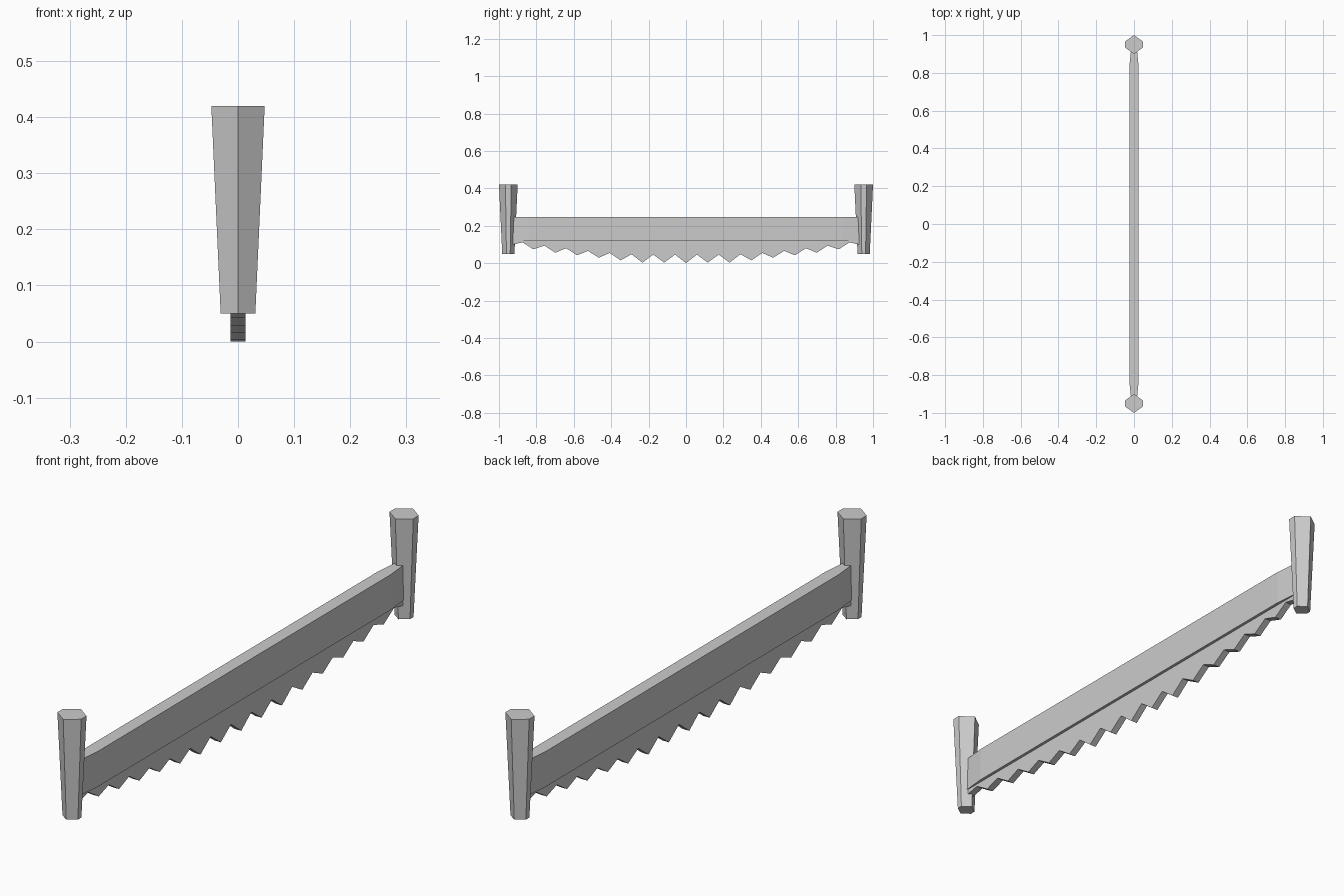
import bpy, bmesh, math

if "Cube" in bpy.data.objects:
    bpy.data.objects.remove(bpy.data.objects["Cube"])


def make_object(name, bm):
    bmesh.ops.recalc_face_normals(bm, faces=bm.faces)
    mesh = bpy.data.meshes.new(name)
    bm.to_mesh(mesh)
    bm.free()
    obj = bpy.data.objects.new(name, mesh)
    bpy.context.collection.objects.link(obj)
    return obj


def extrude_outline(name, points, axis, start, depth):
    """Fill a 2D outline and extrude it; axis is 'x' (y,z points) or 'z' (x,y points)."""
    bm = bmesh.new()
    place = (lambda a, b: (start, a, b)) if axis == 'x' else (lambda a, b: (a, b, start))
    face = bm.faces.new([bm.verts.new(place(a, b)) for a, b in points])
    new = bmesh.ops.extrude_face_region(bm, geom=[face])['geom']
    move = (depth, 0, 0) if axis == 'x' else (0, 0, depth)
    bmesh.ops.translate(bm, vec=move, verts=[v for v in new if isinstance(v, bmesh.types.BMVert)])
    return make_object(name, bm)


# Back bar, narrowing slightly where it meets the handles
quarter = [(0.024, 0.84), (0.015, 0.93)]
plan = quarter + [(-x, y) for x, y in reversed(quarter)]
plan += [(-x, -y) for x, y in plan]
extrude_outline("back_bar", plan, 'z', 0.12, 0.128)

# Toothed blade: tips and gullets alternate outward from the middle
pitch = 0.1165
tips = [0.003, 0.003, 0.003, 0.015, 0.029, 0.042, 0.056, 0.074]
gullets = [0.046, 0.046, 0.048, 0.055, 0.066, 0.08, 0.094, 0.111]
half = []
for i, (tip, gullet) in enumerate(zip(tips, gullets)):
    half += [(i * pitch, tip), ((i + 0.5) * pitch, gullet)]
half += [(0.925, 0.10)]
half[0] = (0, 0.0)
outline = [(-y, z) for y, z in reversed(half[1:])] + half + [(0.925, 0.125), (-0.925, 0.125)]
extrude_outline("toothed_blade", outline, 'x', -0.013, 0.026)

# Upright tapered handles
for side, name in ((-1, "front_handle"), (1, "rear_handle")):
    bm = bmesh.new()
    bmesh.ops.create_cone(bm, cap_ends=True, segments=10, radius1=0.0325, radius2=0.05, depth=0.37)
    # Turn so a corner points along y
    for v in bm.verts:
        v.co.x, v.co.y = -v.co.y, v.co.x
    for v in bm.verts:
        if abs(math.hypot(v.co.x, v.co.y)) > 0:
            ang = math.atan2(v.co.y, v.co.x)
            r = math.hypot(v.co.x, v.co.y)
            k = round((ang - math.pi / 2) / math.radians(36))
            a = math.pi / 2 + k * math.radians(36)
            v.co.x, v.co.y = r * math.cos(a), r * math.sin(a)
    handle = make_object(name, bm)
    handle.location = (0, side * 0.95, 0.235)
    bpy.ops.object.select_all(action='DESELECT')
    handle.select_set(True)
    bpy.context.view_layer.objects.active = handle
    bpy.ops.object.shade_smooth_by_angle(angle=math.radians(40))
